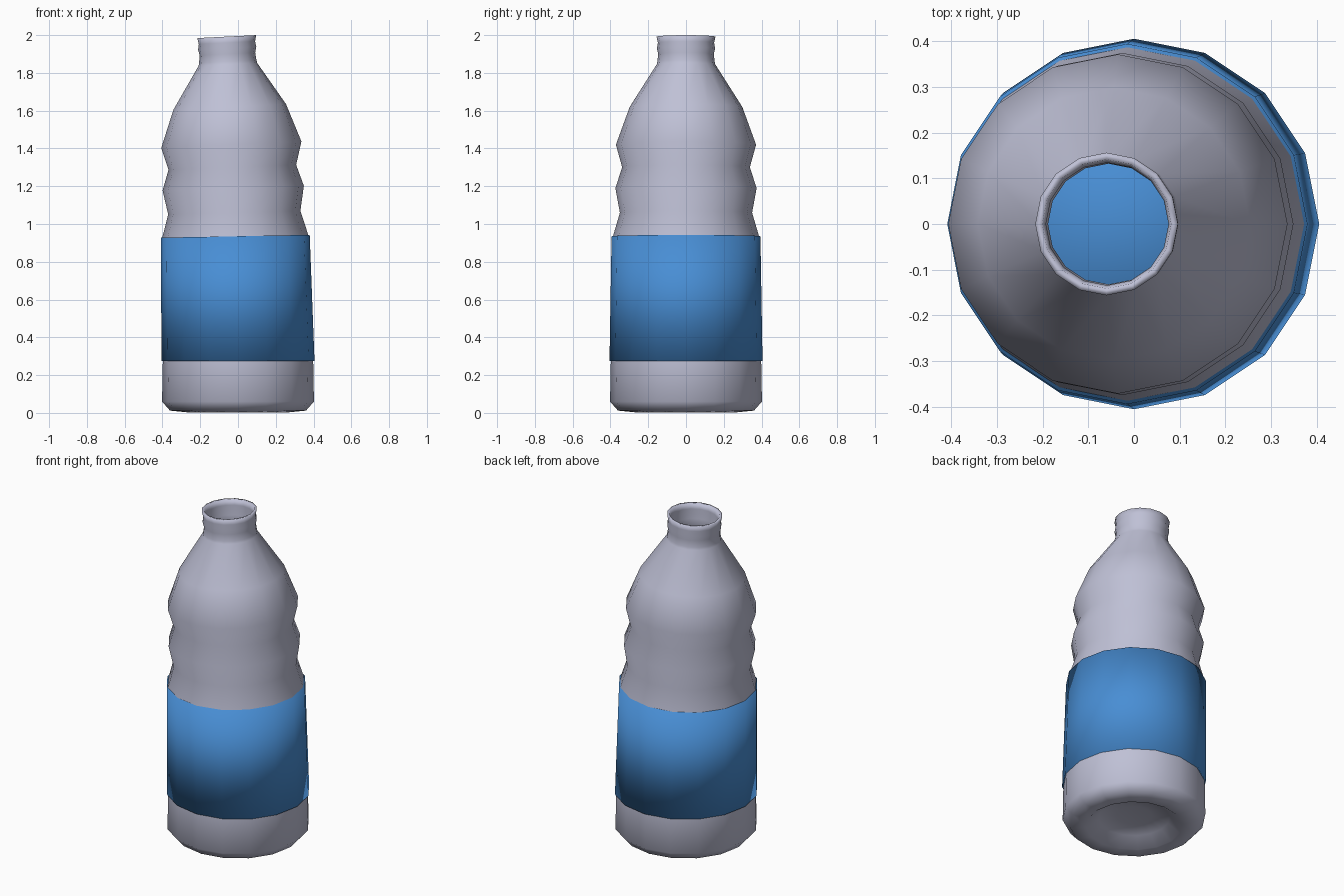
import bpy
import bmesh
from math import cos, sin, tau

cube = bpy.data.objects.get("Cube")
if cube:
    bpy.data.objects.remove(cube)

SIDES = 16


def material(name, color):
    mat = bpy.data.materials.new(name)
    mat.use_nodes = True
    mat.diffuse_color = color
    bsdf = mat.node_tree.nodes["Principled BSDF"]
    bsdf.inputs["Base Color"].default_value = color
    bsdf.inputs["Roughness"].default_value = 0.6
    return mat


def lean(z):
    """Sideways offset and tilt of the bottle axis at height z."""
    t = max(0, z - 0.6)
    return -0.043 * t, 0.05 * min(1, t / 0.9)


def lathe(name, profile, mat, cap_start=False, cap_end=False):
    """Stack rings of (radius, height) along the leaning axis."""
    bm = bmesh.new()
    rings = []
    for r, z in profile:
        shift, tilt = lean(z)
        rings.append([
            bm.verts.new((shift + r * cos(tau * i / SIDES),
                          r * sin(tau * i / SIDES),
                          z + tilt * r * cos(tau * i / SIDES)))
            for i in range(SIDES)])
    for a, b in zip(rings, rings[1:]):
        for i in range(SIDES):
            j = (i + 1) % SIDES
            bm.faces.new((a[i], a[j], b[j], b[i]))
    if cap_start:
        bm.faces.new(rings[0][::-1])
    if cap_end:
        bm.faces.new(rings[-1])
    for face in bm.faces:
        face.smooth = True
    mesh = bpy.data.meshes.new(name)
    bm.to_mesh(mesh)
    bm.free()
    mesh.materials.append(mat)
    obj = bpy.data.objects.new(name, mesh)
    bpy.context.collection.objects.link(obj)
    return obj


plastic = material("pale grey plastic", (0.52, 0.53, 0.67, 1))
blue = material("blue label", (0.065, 0.27, 0.66, 1))

# Bottle wall: dimpled base, straight lower body, ribs, shoulder and neck
base = [(0.1, 0.07), (0.2, 0.055), (0.27, 0.003), (0.36, 0.012), (0.402, 0.06)]
wall = [(0.398, 0.28), (0.388, 0.93), (0.35, 1.06), (0.374, 1.19),
        (0.338, 1.3), (0.371, 1.42), (0.298, 1.62), (0.155, 1.845)]
neck = [(0.152, 1.86), (0.147, 1.9), (0.154, 1.93), (0.149, 1.96), (0.156, 1.992)]

# The inner wall follows the outer one down into the label
inside = [(r - 0.015, z) for r, z in reversed(wall[1:] + neck)]
inside.append((0.37, 0.88))
lathe("bottle", base + wall + neck + inside, plastic, cap_start=True)

# Label band, closed across the bottle
lathe("label", [(0.405, 0.275), (0.394, 0.935)], blue, True, True)
